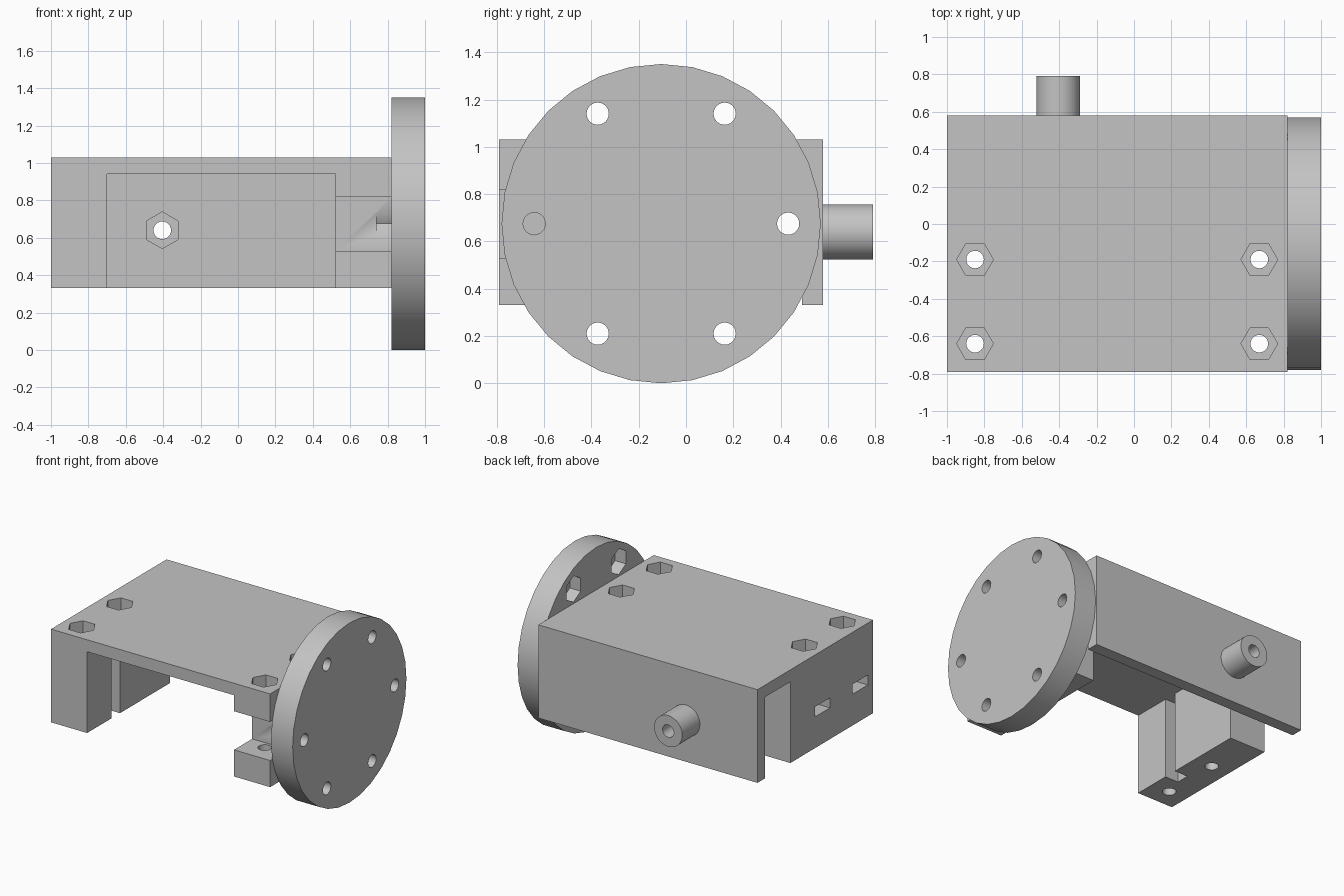
import bpy, bmesh, math
from mathutils import Matrix, Vector

cube = bpy.data.objects.get("Cube")
if cube:
    bpy.data.objects.remove(cube, do_unlink=True)

grey = bpy.data.materials.new("plain grey")
grey.use_nodes = True
colour = (0.55, 0.55, 0.55, 1)
grey.diffuse_color = colour
grey.node_tree.nodes["Principled BSDF"].inputs["Base Color"].default_value = colour


def make_object(name, bm):
    bmesh.ops.recalc_face_normals(bm, faces=bm.faces)
    mesh = bpy.data.meshes.new(name)
    bm.to_mesh(mesh)
    bm.free()
    mesh.materials.append(grey)
    obj = bpy.data.objects.new(name, mesh)
    bpy.context.collection.objects.link(obj)
    return obj


def box(name, x, y, z):
    """Box spanning the given ranges."""
    bm = bmesh.new()
    bmesh.ops.create_cube(bm, size=1)
    for v in bm.verts:
        v.co = [lo + (c + 0.5) * (hi - lo) for c, (lo, hi) in zip(v.co, (x, y, z))]
    return make_object(name, bm)


def rod(name, axis, start, end, radius, sides, spin=0):
    """Prism along an axis from start point to end coordinate."""
    i = "xyz".index(axis)
    a = Vector(start)
    b = a.copy()
    b[i] = end
    turn = Vector((0, 0, 1)).rotation_difference(b - a).to_matrix().to_4x4()
    place = Matrix.Translation((a + b) / 2) @ turn @ Matrix.Rotation(spin, 4, "Z")
    bm = bmesh.new()
    bmesh.ops.create_cone(bm, cap_ends=True, segments=sides, radius1=radius,
                          radius2=radius, depth=(b - a).length, matrix=place)
    return make_object(name, bm)


def cut(target, cutters):
    """Subtract the cutters, bake the result and remove them."""
    for c in cutters:
        c.hide_render = True
        mod = target.modifiers.new("cut", "BOOLEAN")
        mod.operation, mod.solver, mod.object = "DIFFERENCE", "EXACT", c
    graph = bpy.context.evaluated_depsgraph_get()
    target.data = bpy.data.meshes.new_from_object(target.evaluated_get(graph))
    target.modifiers.clear()
    for c in cutters:
        bpy.data.objects.remove(c, do_unlink=True)


HOLE, NUT = 0.047, 0.098
FLANGE_Y, FLANGE_Z, FLANGE_R = -0.105, 0.675, 0.675
BOLT_RING = 0.537
X0, X1, Y0, Y1, Z0, Z1 = -1, 0.82, -0.79, 0.58, 0.33, 1.03
LEG0, LEG1, ROOF, BACK = -0.70, 0.52, 0.94, 0.49
BOSS_X, BOSS_Z = -0.405, 0.64


def flange_bolts():
    """Bolt holes and hexagonal nut pockets on the flange ring."""
    tools = []
    for k in range(6):
        a = k * math.pi / 3
        y = FLANGE_Y + BOLT_RING * math.cos(a)
        z = FLANGE_Z + BOLT_RING * math.sin(a)
        tools.append(rod("bolt", "x", (0.85, y, z), 1.1, HOLE, 24))
        tools.append(rod("nut", "x", (0.74, y, z), 0.91, NUT, 6, math.pi / 2))
    return tools


# Housing: roof, back wall and two legs left after cutting
housing = box("housing", (X0, X1), (Y0, Y1), (Z0, Z1))
cutters = [
    box("bay", (LEG0, LEG1), (-1, BACK), (0, ROOF)),
    box("rear_gap", (-2, 2), (0.19, BACK), (0, ROOF)),
    box("groove", (LEG0 - 0.11, LEG1 + 0.11), (-0.50, -0.40), (0, ROOF)),
    box("access_notch", (0.4, 1), (-1, -0.575), (0.53, 0.82)),
    rod("shaft", "y", (BOSS_X, 0.3, BOSS_Z), 1, HOLE, 24),
    rod("boss_nut", "y", (BOSS_X, 0.3, BOSS_Z), 0.56, NUT, 6),
]
for y in (-0.19, -0.64):
    for x in (-0.85, 0.67):
        cutters.append(rod("bolt", "z", (x, y, 0), 2, HOLE, 24))
        cutters.append(rod("nut", "z", (x, y, 0.93), 2, NUT, 6, math.pi / 6 * 3))
    # Side slots for captive nuts
    cutters.append(box("slot", (-2, -0.76), (y - 0.09, y + 0.09), (0.565, 0.64)))
# Turn hexagons so that corners lie along x on top and along z on the wall
for c in cutters:
    n = c.name.split(".")[0]
    if n not in ("nut", "boss_nut"):
        continue
    axis = "Z" if n == "nut" else "Y"
    point = Vector((1, 0, 0)) if n == "nut" else Vector((0, 0, 1))
    mid = sum((v.co for v in c.data.vertices), Vector()) / len(c.data.vertices)
    arm = c.data.vertices[0].co - mid
    arm["XYZ".index(axis)] = 0
    turn = arm.rotation_difference(point).to_matrix().to_4x4()
    if abs(arm.normalized().dot(point)) < 0.999:
        c.data.transform(Matrix.Translation(mid) @ turn @ Matrix.Translation(-mid))
# Pockets of the flange nuts that reach into the housing
for side in (-1, 1):
    cutters.append(rod("flange_nut", "x", (0.74, FLANGE_Y + side * BOLT_RING, FLANGE_Z),
                       1, NUT, 6, 0))
cut(housing, cutters)

# Round flange with six bolt holes
flange = rod("flange", "x", (X1, FLANGE_Y, FLANGE_Z), 1, FLANGE_R, 32)
cut(flange, flange_bolts())

# Hollow boss on the back wall
boss = rod("boss", "y", (BOSS_X, Y1, BOSS_Z), 0.79, 0.117, 32)
cut(boss, [rod("shaft", "y", (BOSS_X, 0.3, BOSS_Z), 1, HOLE, 24)])

for obj in (housing, flange, boss):
    bpy.ops.object.select_all(action="DESELECT")
    obj.select_set(True)
    bpy.context.view_layer.objects.active = obj
    bpy.ops.object.shade_smooth_by_angle(angle=math.radians(30))
